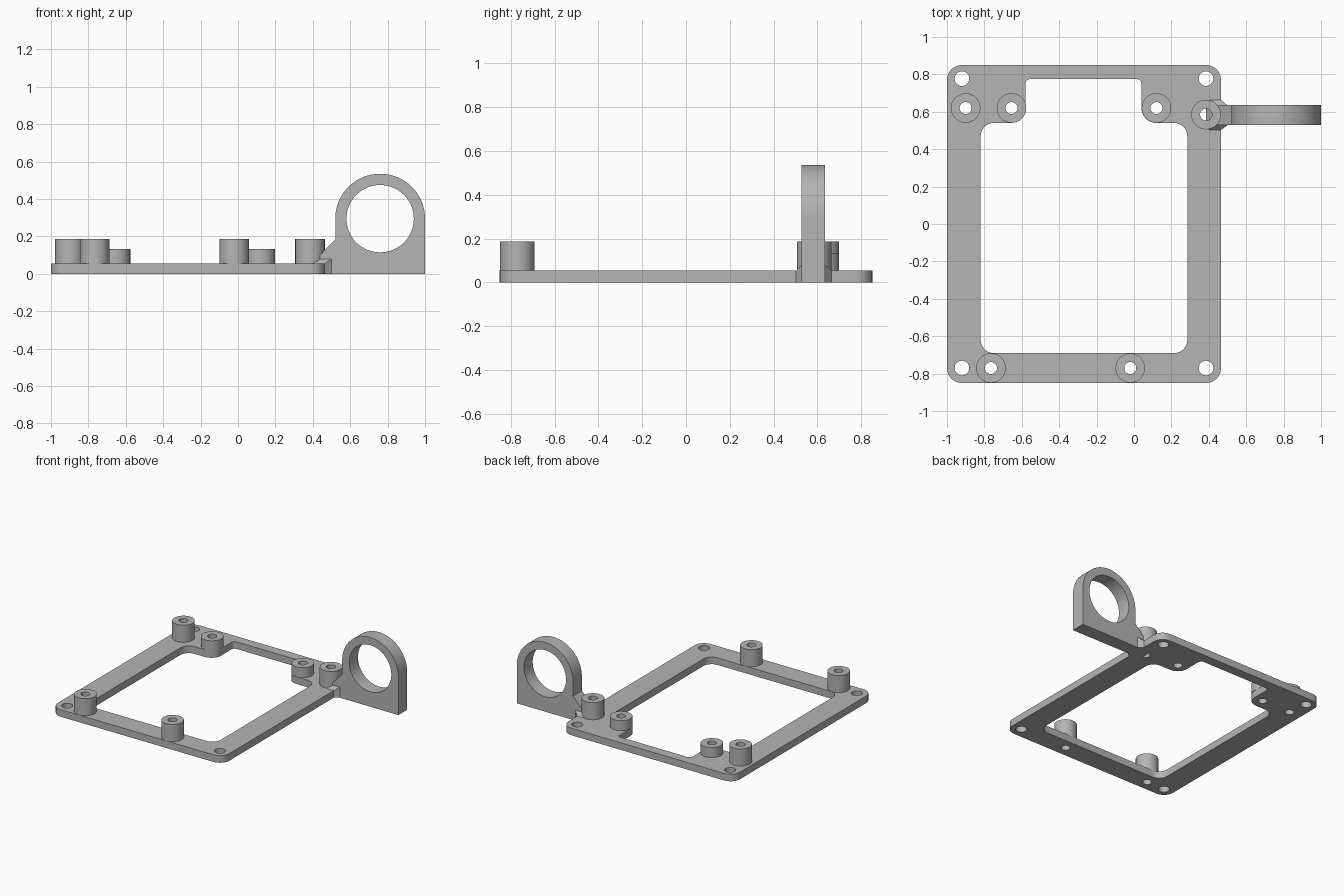
import bpy, bmesh, math
from mathutils import Vector

if "Cube" in bpy.data.objects:
    bpy.data.objects.remove(bpy.data.objects["Cube"])

grey = bpy.data.materials.new("plain_grey")
grey.diffuse_color = (0.46, 0.46, 0.46, 1)
grey.use_nodes = True
grey.node_tree.nodes["Principled BSDF"].inputs["Base Color"].default_value = grey.diffuse_color


def circle(x, y, r, n=48, start=0.0, sweep=2 * math.pi):
    return [(x + r * math.cos(start + sweep * i / n),
             y + r * math.sin(start + sweep * i / n)) for i in range(n)]


def rounded(corners, n=8):
    """Closed right-angled outline from (x, y, radius) corners."""
    out = []
    for i, (x, y, r) in enumerate(corners):
        p = Vector((x, y))
        u = (Vector(corners[i - 1][:2]) - p).normalized()
        v = (Vector(corners[(i + 1) % len(corners)][:2]) - p).normalized()
        c = p + r * (u + v)
        for k in range(n + 1):
            t = math.pi / 2 * k / n
            out.append(tuple(c - r * (v * math.cos(t) + u * math.sin(t))))
    return out


def finish(ob):
    bpy.ops.object.select_all(action='DESELECT')
    ob.select_set(True)
    bpy.context.view_layer.objects.active = ob
    if ob.type == 'CURVE':
        bpy.ops.object.convert(target='MESH')
        ob = bpy.context.view_layer.objects.active
    bm = bmesh.new()
    bm.from_mesh(ob.data)
    bmesh.ops.remove_doubles(bm, verts=bm.verts, dist=1e-5)
    bmesh.ops.recalc_face_normals(bm, faces=bm.faces)
    bm.to_mesh(ob.data)
    bm.free()
    ob.data.materials.clear()
    ob.data.materials.append(grey)
    bpy.ops.object.shade_smooth_by_angle(angle=math.radians(30))


def slab(name, loops, lo, hi, upright=False):
    """Extrude filled loops from lo to hi along z, or along y if upright."""
    cu = bpy.data.curves.new(name, 'CURVE')
    cu.dimensions = '2D'
    cu.fill_mode = 'BOTH'
    cu.extrude = (hi - lo) / 2
    for pts in loops:
        s = cu.splines.new('POLY')
        s.points.add(len(pts) - 1)
        for sp, (x, y) in zip(s.points, pts):
            sp.co = (x, y, 0, 1)
        s.use_cyclic_u = True
    ob = bpy.data.objects.new(name, cu)
    bpy.context.collection.objects.link(ob)
    mid = (lo + hi) / 2
    if upright:
        ob.rotation_euler.x = math.pi / 2
        ob.location.y = mid
    else:
        ob.location.z = mid
    finish(ob)


T = 0.055                                   # plate thickness
posts = [(-0.9, 0.62, 0.187), (-0.655, 0.62, 0.132), (0.12, 0.62, 0.132),
         (0.385, 0.585, 0.187), (-0.765, -0.77, 0.187), (-0.02, -0.77, 0.187)]
screws = [(x, y) for x in (-0.92, 0.385) for y in (-0.77, 0.777)]

# Frame plate with stepped opening and drilled holes
outer = rounded([(-1, -0.85, 0.08), (0.465, -0.85, 0.08),
                 (0.465, 0.85, 0.08), (-1, 0.85, 0.08)])
opening = rounded([(-0.82, -0.69, 0.07), (0.285, -0.69, 0.07),
                   (0.285, 0.54, 0.07), (0.04, 0.54, 0.08),
                   (0.04, 0.775, 0.025), (-0.58, 0.775, 0.025),
                   (-0.58, 0.54, 0.08), (-0.82, 0.54, 0.07)])
holes = [circle(x, y, 0.039) for x, y in screws]
holes += [circle(x, y, 0.032) for x, y, _ in posts]
slab("frame_plate", [outer, opening] + holes, 0, T)

# Hollow standoff posts
for i, (x, y, top) in enumerate(posts):
    slab(f"standoff_{i + 1}", [circle(x, y, 0.079), circle(x, y, 0.032)], T, top)

# Upright ring holder with flat foot
arch = [(0.52, 0), (1, 0)] + circle(0.76, 0.295, 0.24, 40, 0, math.pi) + [(0.52, 0.295)]
slab("ring_holder", [arch, circle(0.76, 0.295, 0.18, 64)], 0.528, 0.635, True)

# Sloped neck joining ring to plate
slab("ring_neck", [[(0.385, 0), (0.525, 0), (0.525, 0.19), (0.385, 0.045)]],
     0.528, 0.635, True)

# Flared gusset at the foot of the neck
bm = bmesh.new()
foot = [(0.4, 0.503), (0.465, 0.503), (0.5, 0.528),
        (0.5, 0.635), (0.465, 0.663), (0.4, 0.663)]
for z in (0, T):
    for x, y in foot:
        bm.verts.new((x, y, z))
for x in (0.43, 0.5):
    for y in (0.528, 0.635):
        bm.verts.new((x, y, 0.08))
bmesh.ops.convex_hull(bm, input=bm.verts)
me = bpy.data.meshes.new("neck_gusset")
bm.to_mesh(me)
bm.free()
gusset = bpy.data.objects.new("neck_gusset", me)
bpy.context.collection.objects.link(gusset)
finish(gusset)
